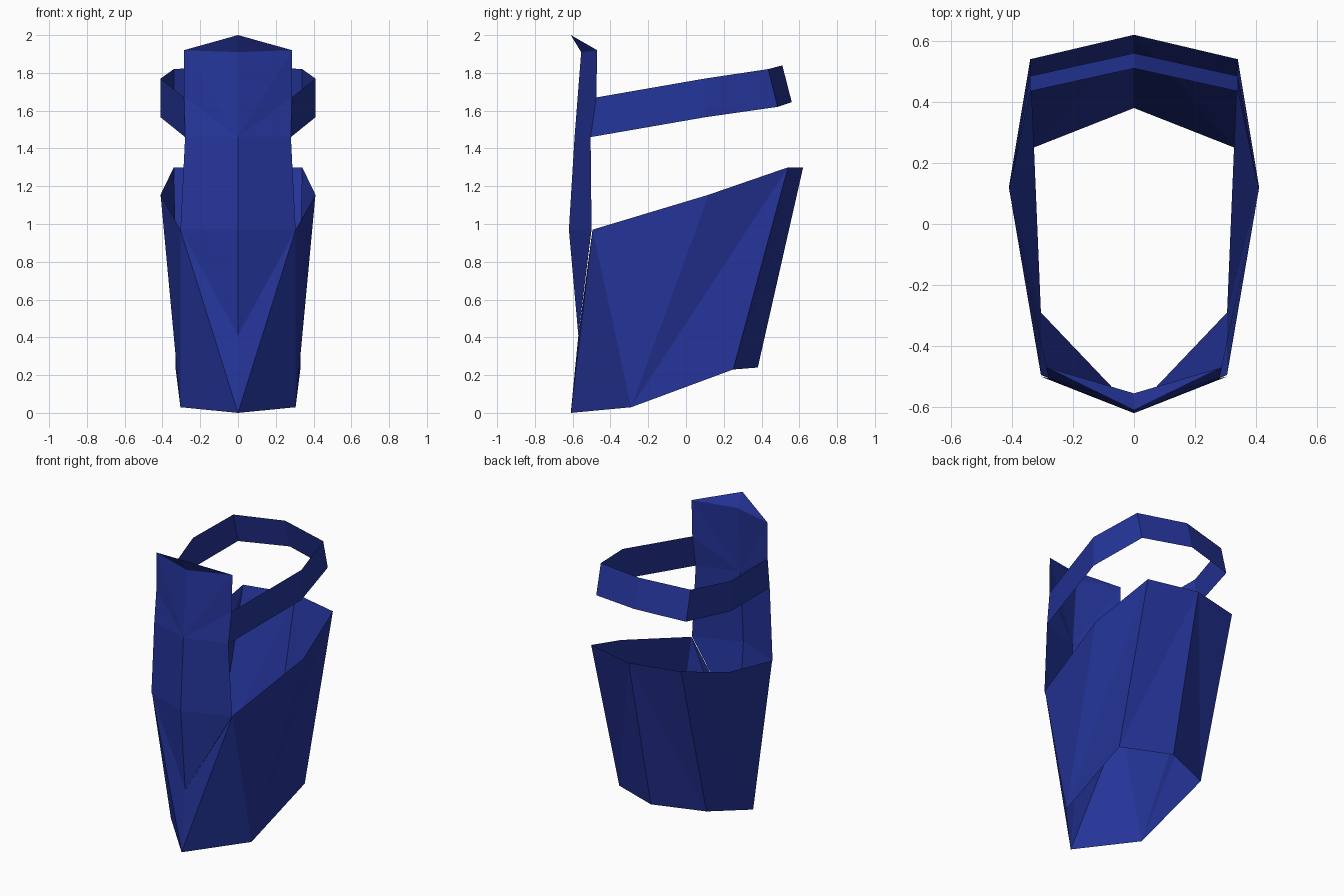
import bpy

if "Cube" in bpy.data.objects:
    bpy.data.objects.remove(bpy.data.objects["Cube"])

blue = bpy.data.materials.new("dark_blue")
blue.diffuse_color = (0.018, 0.035, 0.32, 1)
blue.use_nodes = True
blue.node_tree.nodes["Principled BSDF"].inputs["Base Color"].default_value = blue.diffuse_color


def half_sheet(name, verts, faces):
    """Flat-faced sheet given as its right half, mirrored across x = 0."""
    mesh = bpy.data.meshes.new(name)
    mesh.from_pydata(verts, [], faces)
    mesh.materials.append(blue)
    obj = bpy.data.objects.new(name, mesh)
    bpy.context.collection.objects.link(obj)
    mod = obj.modifiers.new("mirror", 'MIRROR')
    mod.use_clip = True
    return obj


def strip(name, lower, upper):
    """Quads between two rails of equal length."""
    n = len(lower)
    faces = [(i, i + 1, n + i + 1, n + i) for i in range(n - 1)]
    return half_sheet(name, lower + upper, faces)


# Lower leg shell: open tube flaring up towards the back
half_sheet("leg_shell", [
    (0, -0.61, 0), (0.305, -0.29, 0.03), (0.33, 0.25, 0.23), (0, 0.38, 0.24),
    (0.305, -0.495, 0.97), (0.41, 0.12, 1.155), (0.34, 0.54, 1.3), (0, 0.62, 1.3),
    (0, -0.57, 0.41)],
    [(0, 1, 4), (1, 5, 4), (1, 6, 5), (1, 2, 6), (2, 7, 6), (2, 3, 7), (0, 4, 8)])

# Tall ridged front plate with a forward-flared tip
half_sheet("front_plate", [
    (0, -0.57, 0.41), (0, -0.62, 0.97), (0, -0.59, 1.46), (0, -0.555, 1.91), (0, -0.61, 2.0),
    (0.305, -0.5, 0.97), (0.28, -0.505, 1.46), (0.285, -0.475, 1.67), (0.287, -0.47, 1.92)],
    [(0, 5, 1), (1, 5, 6, 2), (2, 6, 7), (2, 7, 8), (2, 8, 3), (3, 8, 4)])

# Strap looping round the back
strip("back_strap",
      [(0.28, -0.505, 1.46), (0.41, 0.1, 1.565), (0.34, 0.485, 1.62), (0, 0.56, 1.645)],
      [(0.285, -0.475, 1.67), (0.41, 0.1, 1.77), (0.34, 0.435, 1.82), (0, 0.51, 1.84)])
